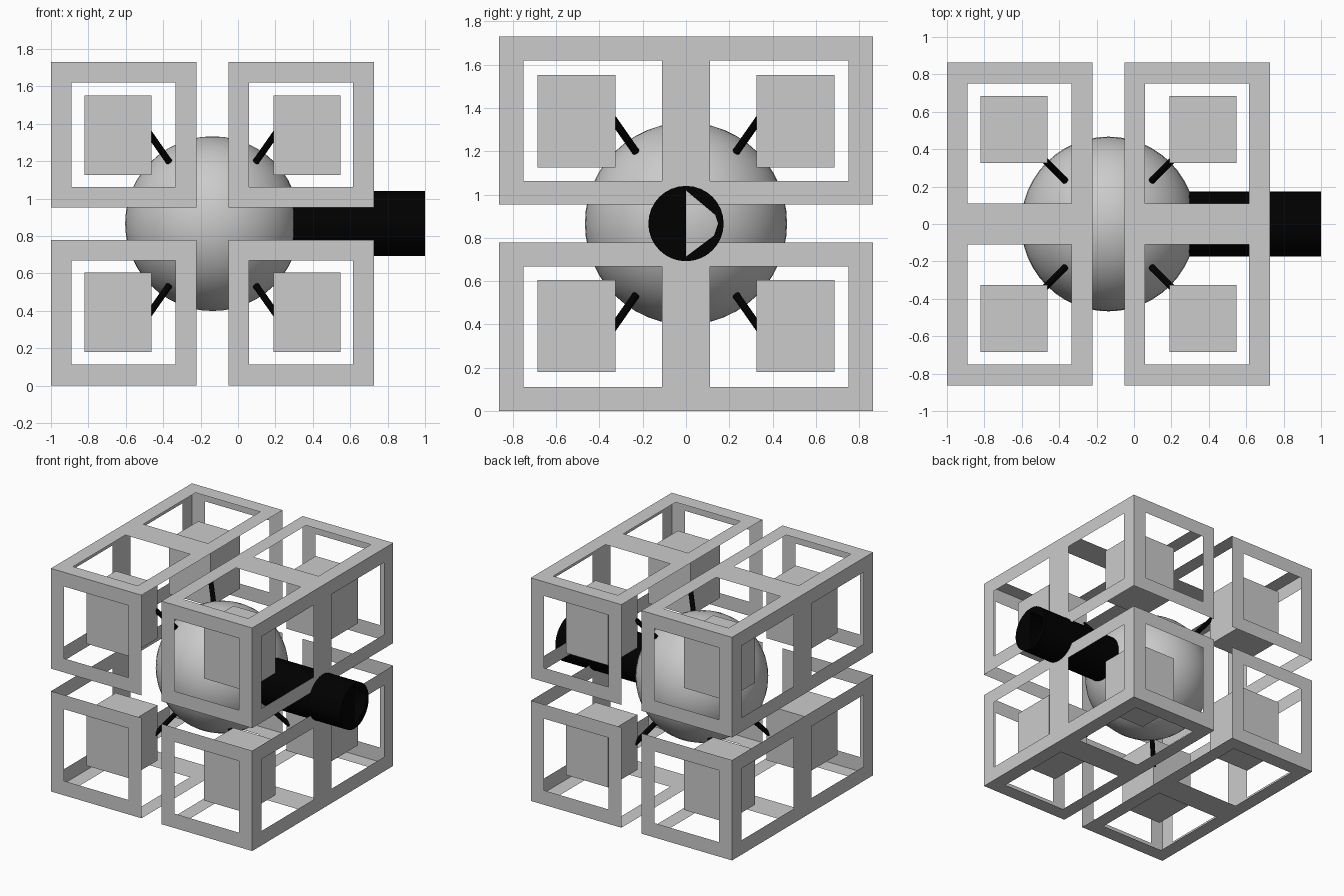
import bpy, bmesh, math
from mathutils import Vector, Matrix

if "Cube" in bpy.data.objects:
    bpy.data.objects.remove(bpy.data.objects["Cube"])

CENTRE = Vector((-0.1365, 0, 0.866))

black = bpy.data.materials.new("black")
black.diffuse_color = (0, 0, 0, 1)
black.use_nodes = True
black.node_tree.nodes["Principled BSDF"].inputs["Base Color"].default_value = black.diffuse_color


def finish(bm, name, mat=None, smooth=False, recalc=True):
    mesh = bpy.data.meshes.new(name)
    if recalc:
        bmesh.ops.recalc_face_normals(bm, faces=bm.faces)
    for f in bm.faces:
        f.smooth = smooth
    bm.to_mesh(mesh)
    bm.free()
    ob = bpy.data.objects.new(name, mesh)
    bpy.context.collection.objects.link(ob)
    if mat:
        mesh.materials.append(mat)
    return ob


def sheet_frame(name, stops, outer):
    """Thin shell of windowed panels; outer lists (axis, side) of the panels."""
    bm = bmesh.new()
    for a, side in outer:
        u, v = (a + 1) % 3, (a + 2) % 3
        for i in range(len(stops[u]) - 1):
            for j in range(len(stops[v]) - 1):
                if i % 2 and j % 2:      # window opening
                    continue
                corners = [(i, j), (i + 1, j), (i + 1, j + 1), (i, j + 1)]
                if side == 0:
                    corners.reverse()
                verts = []
                for ci, cj in corners:
                    p = [0, 0, 0]
                    p[a] = stops[a][-1 if side else 0]
                    p[u], p[v] = stops[u][ci], stops[v][cj]
                    verts.append(bm.verts.new(p))
                bm.faces.new(verts)
    bmesh.ops.remove_doubles(bm, verts=bm.verts, dist=1e-4)
    return finish(bm, name, recalc=False)


def box(name, centre, size):
    bm = bmesh.new()
    bmesh.ops.create_cube(bm, size=1, matrix=Matrix.Translation(centre) @ Matrix.Diagonal((*size, 1)))
    return finish(bm, name)


def cylinder(name, a, b, radius, segments, caps=True):
    a, b = Vector(a), Vector(b)
    rot = (b - a).to_track_quat('Z', 'Y').to_matrix().to_4x4()
    bm = bmesh.new()
    bmesh.ops.create_cone(bm, cap_ends=caps, segments=segments, radius1=radius, radius2=radius,
                          depth=(b - a).length, matrix=Matrix.Translation((a + b) / 2) @ rot)
    ob = finish(bm, name, black, True)
    ob.data.set_sharp_from_angle(angle=math.radians(35))
    return ob


# four cage shells, open towards the core
y_stops = (-0.864, -0.75, -0.11, 0.11, 0.75, 0.864)
x_sets = {"left": (-1.0, -0.89, -0.335, -0.223), "right": (-0.051, 0.059, 0.614, 0.727)}
z_sets = {"lower": (0, 0.112, 0.668, 0.778), "upper": (0.953, 1.062, 1.62, 1.73)}
for xn, xs in x_sets.items():
    for zn, zs in z_sets.items():
        panels = [(0, int(xn == "right")), (1, 0), (1, 1), (2, int(zn == "upper"))]
        sheet_frame(f"{zn}_{xn}_frame", (xs, y_stops, zs), panels)

# core ball
bm = bmesh.new()
bmesh.ops.create_uvsphere(bm, u_segments=48, v_segments=24, radius=0.467,
                          matrix=Matrix.Translation(CENTRE))
finish(bm, "core_ball", None, True)

# eight hanging blocks, each joined to the ball by a radial rod
for sx in (-1, 1):
    for sy in (-1, 1):
        for sz in (-1, 1):
            tag = f"{sx}_{sy}_{sz}"
            offset = Vector((0.505 * sx, 0.505 * sy, 0.473 * sz))
            box(f"block_{tag}", CENTRE + offset, (0.36, 0.36, 0.426))
            d = Vector((0.326 * sx, 0.325 * sy, 0.465 * sz)).normalized()
            cylinder(f"rod_{tag}", CENTRE + d * 0.44, CENTRE + d * 0.69, 0.018, 12)

# hollow side tube
cylinder("side_tube", (0.27, 0, 0.866), (1.0, 0, 0.866), 0.174, 32, caps=False)

# tube end plate with a cut-out on one side
bm = bmesh.new()
hole = [(0, -0.153), (0.13, -0.055), (0.148, 0), (0.135, 0.04), (0, 0.153)]
arc = [(0.174 * math.cos(t), 0.174 * math.sin(t))
       for t in (math.pi / 2 + math.pi * i / 16 for i in range(33))]


def pt(p):
    return bm.verts.new((1.0, p[0], 0.866 + p[1]))


bm.faces.new([pt(p) for p in arc[:17]])
ring = [pt(p) for p in arc[16:]]
inner = [pt(p) for p in hole]
for i in range(4):
    bm.faces.new([inner[i + 1], inner[i]] + ring[i * 4:i * 4 + 5])
bmesh.ops.remove_doubles(bm, verts=bm.verts, dist=1e-4)
finish(bm, "tube_end_plate", black)
